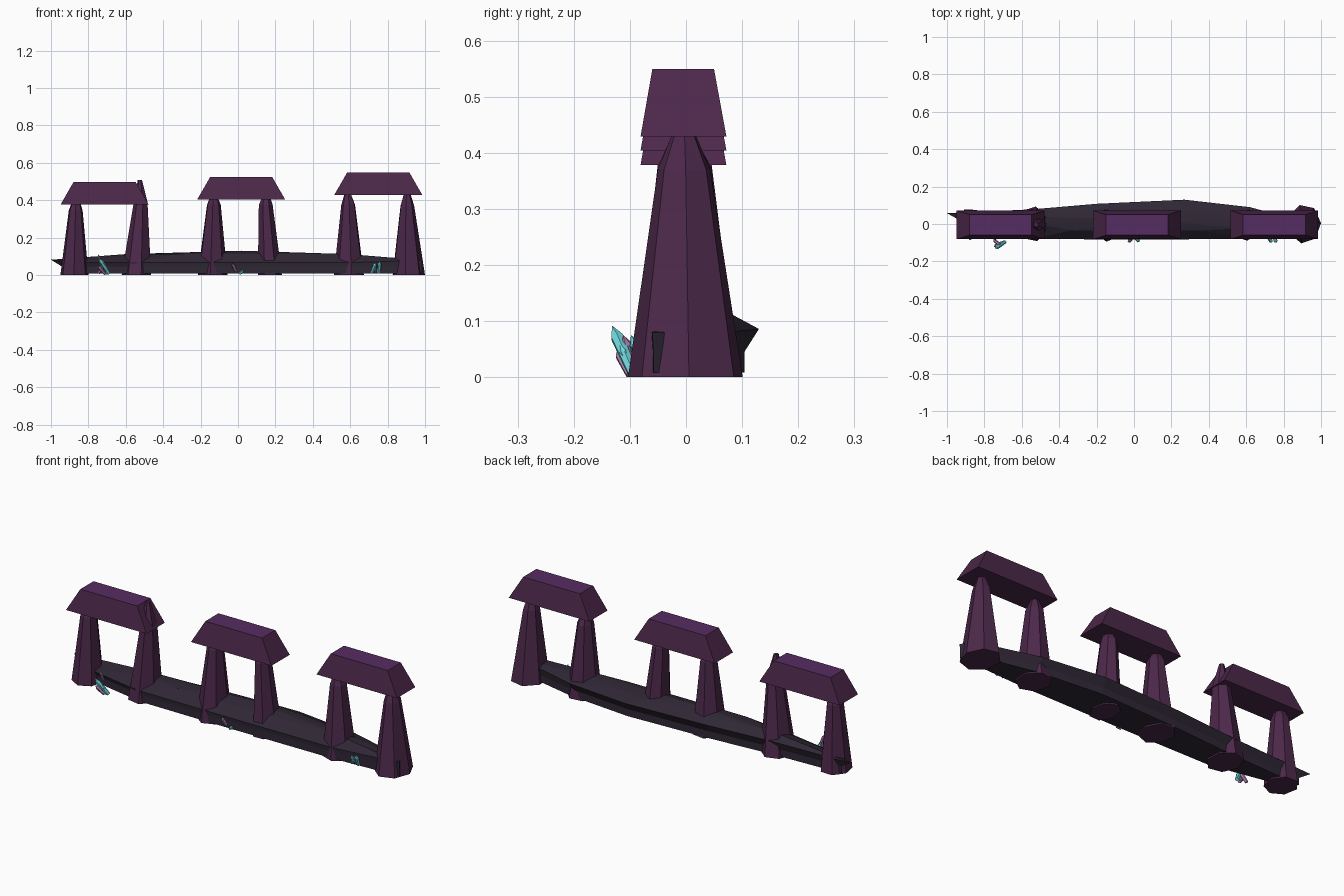
import bpy, bmesh, math
from mathutils import Vector

if "Cube" in bpy.data.objects:
    bpy.data.objects.remove(bpy.data.objects["Cube"])


def material(name, rgb):
    m = bpy.data.materials.new(name)
    lin = [((c / 255 + 0.055) / 1.055) ** 2.4 for c in rgb]
    m.diffuse_color = (*lin, 1)
    m.use_nodes = True
    m.node_tree.nodes["Principled BSDF"].inputs["Base Color"].default_value = m.diffuse_color
    return m


STONE = material("purple stone", (76, 40, 74))
CAP = material("violet cap", (86, 44, 98))
SLATE = material("dark slate", (47, 39, 53))
TEAL = material("teal crystal", (112, 216, 222))
MAUVE = material("mauve crystal", (172, 130, 178))


def loft(name, rings, mats, tip=None):
    """Join rings of equal point count, capped at the bottom and at the top or tip."""
    bm = bmesh.new()
    vr = [[bm.verts.new(p) for p in r] for r in rings]
    n = len(rings[0])
    bm.faces.new(vr[0][::-1])
    for a, b in zip(vr, vr[1:]):
        for i in range(n):
            j = (i + 1) % n
            bm.faces.new((a[i], a[j], b[j], b[i]))
    if tip is None:
        bm.faces.new(vr[-1])
    else:
        t = bm.verts.new(tip)
        for i in range(n):
            bm.faces.new((vr[-1][i], vr[-1][(i + 1) % n], t))
    bmesh.ops.recalc_face_normals(bm, faces=bm.faces)
    if len(mats) > 1:
        for f in bm.faces:
            f.material_index = 1 if f.normal.z > 0.9 else 0
    me = bpy.data.meshes.new(name)
    bm.to_mesh(me)
    bm.free()
    for m in mats:
        me.materials.append(m)
    ob = bpy.data.objects.new(name, me)
    bpy.context.collection.objects.link(ob)
    return ob


def ngon(x, y, z, rx, ry, n, turn):
    return [(x + rx * math.cos(turn + math.tau * i / n),
             y + ry * math.sin(turn + math.tau * i / n), z) for i in range(n)]


def rect(x0, x1, y0, y1, z):
    return [(x0, y0, z), (x1, y0, z), (x1, y1, z), (x0, y1, z)]


# Standing stones: base x, half width, base half depth, shoulder x, shoulder z, tip x, tip z, turn
pillars = [
    (-0.875, 0.077, 0.085, -0.868, 0.345, -0.865, 0.42, 0.2),
    (-0.540, 0.082, 0.095, -0.519, 0.390, -0.524, 0.508, 0.5),
    (-0.138, 0.082, 0.095, -0.130, 0.375, -0.130, 0.44, 0.1),
    (0.170, 0.066, 0.085, 0.148, 0.375, 0.152, 0.44, 0.7),
    (0.595, 0.083, 0.090, 0.590, 0.375, 0.586, 0.45, 0.35),
    (0.910, 0.090, 0.105, 0.904, 0.370, 0.904, 0.455, 0.05),
]
for k, (x, rx, ry, sx, sz, tx, tz, turn) in enumerate(pillars):
    loft(f"standing_stone_{k + 1}",
         [ngon(x, 0, 0, rx, ry, 7, turn),
          ngon(sx, -0.003, sz, 0.038, 0.048, 7, turn),
          ngon(tx, -0.004, tz, 0.012, 0.012, 7, turn)], [STONE])

# Lintels: bevelled blocks with a violet top
for k, (cx, z) in enumerate([(-0.713, 0.378), (0.017, 0.404), (0.75, 0.429)]):
    loft(f"lintel_{k + 1}",
         [rect(cx - 0.235, cx + 0.235, -0.081, 0.072, z),
          rect(cx - 0.166, cx + 0.166, -0.06, 0.05, z + 0.12)], [STONE, CAP])

# Base slab: rock ledge flaring to a rim, then a low dome
outline = [(0.985, -0.06, 0.08), (0.95, 0.0, 0.08), (0.62, 0.09, 0.082), (0.27, 0.13, 0.086),
           (-0.2, 0.108, 0.086), (-0.55, 0.078, 0.085), (-1.0, 0.058, 0.082),
           (-0.86, -0.02, 0.068), (-0.55, -0.08, 0.066), (0.0, -0.083, 0.066),
           (0.6, -0.08, 0.066)]


def inset(p, z):
    # right end stays upright, left end and back pull in
    fx = 1.0 if p[0] > 0 else 0.94
    fy = 0.8 if p[1] > 0 else 0.97
    return (p[0] * fx, p[1] * fy, z)


loft("base_slab",
     [[inset(p, 0.008) for p in outline],
      [inset(p, 0.045) for p in outline],
      outline,
      [(p[0] * 0.6, 0.01 + p[1] * 0.55, 0.112) for p in outline]],
     [SLATE], tip=(0.02, 0.025, 0.13))


# Crystals: six-sided shafts with a pointed end
def crystal(name, a, b, r, mat):
    a, b = Vector(a), Vector(b)
    q = (b - a).to_track_quat('Z', 'Y')
    length = (b - a).length

    def ring(z, rad):
        return [a + q @ Vector(p) for p in ngon(0, 0, z, rad, rad, 6, 0)]
    loft(name, [ring(0, r * 0.8), ring(length * 0.75, r)], [mat], tip=b)


crystals = [
    ((-0.69, -0.095, 0.008), (-0.745, -0.132, 0.092), 0.012, TEAL),
    ((-0.70, -0.095, 0.005), (-0.712, -0.118, 0.06), 0.008, TEAL),
    ((-0.745, -0.09, 0.01), (-0.715, -0.112, 0.075), 0.010, MAUVE),
    ((-0.71, -0.10, 0.005), (-0.748, -0.122, 0.05), 0.010, MAUVE),
    ((-0.735, -0.07, 0.06), (-0.748, -0.085, 0.11), 0.007, MAUVE),
    ((-0.012, -0.08, 0.022), (-0.03, -0.095, 0.062), 0.009, MAUVE),
    ((0.01, -0.08, 0.008), (0.03, -0.094, 0.024), 0.009, TEAL),
    ((0.022, -0.03, 0.078), (0.04, -0.035, 0.105), 0.007, TEAL),
    ((0.715, -0.07, 0.012), (0.738, -0.098, 0.068), 0.010, TEAL),
    ((0.752, -0.07, 0.012), (0.758, -0.098, 0.075), 0.011, TEAL),
    ((0.735, -0.07, 0.02), (0.725, -0.09, 0.065), 0.008, MAUVE),
]
for k, (a, b, r, m) in enumerate(crystals):
    crystal(f"crystal_{k + 1}", a, b, r, m)
